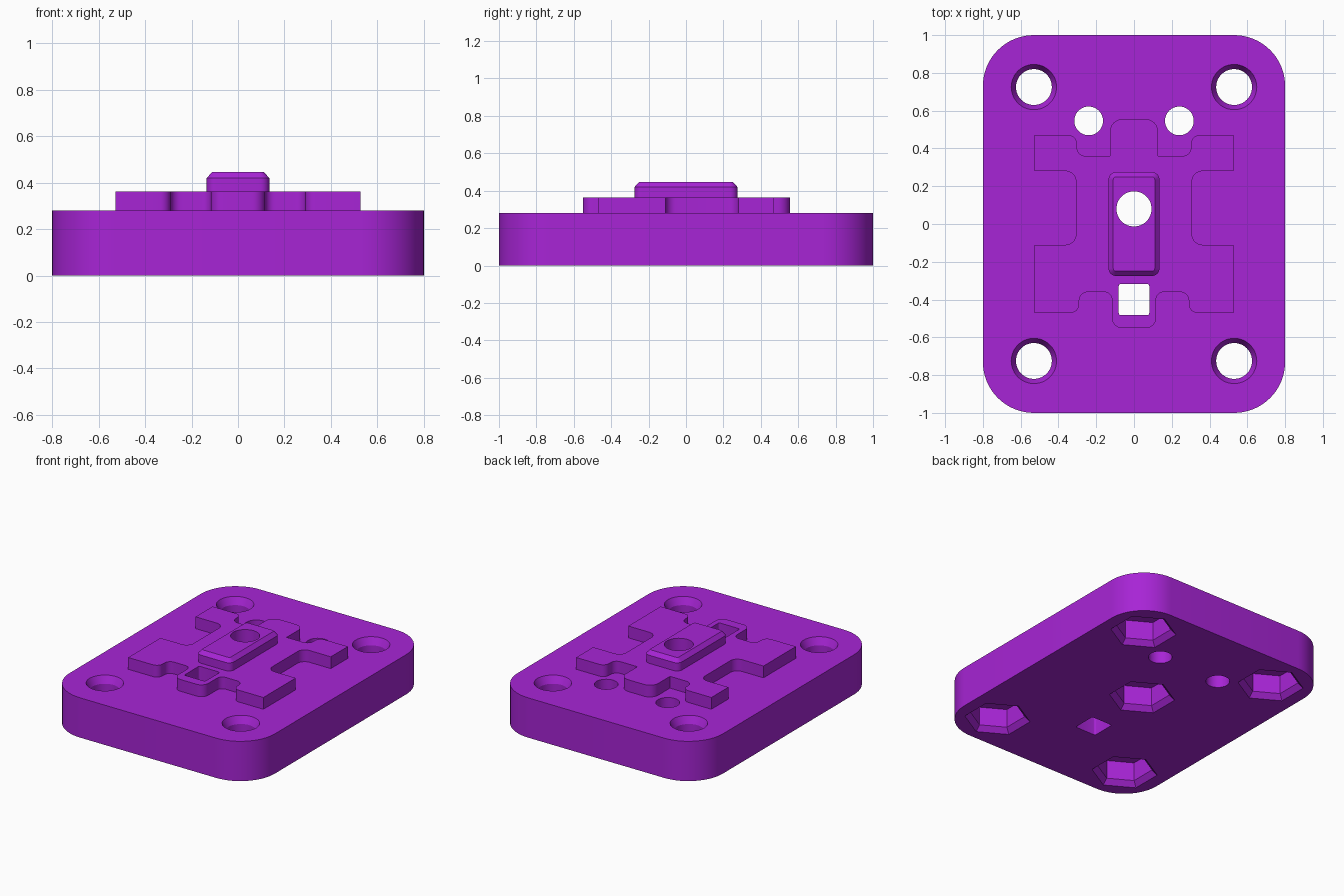
import bpy, bmesh, math
from mathutils import Vector

if "Cube" in bpy.data.objects:
    bpy.data.objects.remove(bpy.data.objects["Cube"])

purple = bpy.data.materials.new("purple plastic")
purple.diffuse_color = (0.39, 0.018, 0.67, 1)
purple.use_nodes = True
purple.node_tree.nodes["Principled BSDF"].inputs["Base Color"].default_value = purple.diffuse_color


def rounded(points, segs=8):
    """Closed outline from (x, y, radius) corners, listed counter-clockwise."""
    out = []
    n = len(points)
    for i, (x, y, r) in enumerate(points):
        p = Vector((x, y))
        if r == 0:
            out.append(p)
            continue
        a = (Vector(points[i - 1][:2]) - p).normalized()
        b = (Vector(points[(i + 1) % n][:2]) - p).normalized()
        # right-angled corners: the arc centre lies one radius along both sides
        c = p + (a + b) * r
        for k in range(segs + 1):
            t = k / segs * math.pi / 2
            out.append(c - b * r * math.cos(t) - a * r * math.sin(t))
    return out


def rect(hx, hy, r, segs=8, cy=0):
    return rounded([(hx, cy - hy, r), (hx, cy + hy, r),
                    (-hx, cy + hy, r), (-hx, cy - hy, r)], segs)


def ring(x, y, r, n=48, start=0.0):
    return [Vector((x + r * math.cos(start + 2 * math.pi * k / n),
                    y + r * math.sin(start + 2 * math.pi * k / n)))
            for k in range(n)]


def loft(name, levels):
    """Solid through (z, outline) levels with equal point counts."""
    bm = bmesh.new()
    rows = [[bm.verts.new((p.x, p.y, z)) for p in pts] for z, pts in levels]
    n = len(rows[0])
    for lo, hi in zip(rows, rows[1:]):
        for i in range(n):
            j = (i + 1) % n
            bm.faces.new((lo[i], lo[j], hi[j], hi[i]))
    bm.faces.new(rows[0][::-1])
    bm.faces.new(rows[-1])
    bmesh.ops.recalc_face_normals(bm, faces=bm.faces)
    me = bpy.data.meshes.new(name)
    bm.to_mesh(me)
    bm.free()
    me.materials.append(purple)
    ob = bpy.data.objects.new(name, me)
    bpy.context.collection.objects.link(ob)
    return ob


def combine(body, tool, operation):
    mod = body.modifiers.new("combine", 'BOOLEAN')
    mod.operation, mod.solver, mod.object = operation, 'EXACT', tool
    bpy.context.view_layer.objects.active = body
    bpy.ops.object.modifier_apply(modifier=mod.name)
    bpy.data.objects.remove(tool)


# Thick base slab with round corners
slab = rect(0.8, 1.0, 0.27, 16)
body = loft("mounting_base", [(0, slab), (0.28, slab)])

# Raised stepped plate: right half outline, then its mirror image
R = 0.045
half = [(0.117, -0.551, 0.055), (0.117, -0.36, 0.04), (0.29, -0.36, R),
        (0.29, -0.47, R), (0.527, -0.47, 0), (0.527, -0.11, 0),
        (0.307, -0.11, 0.055), (0.307, 0.28, 0.055), (0.527, 0.28, 0),
        (0.527, 0.47, 0), (0.302, 0.47, R), (0.302, 0.36, R),
        (0.127, 0.36, 0), (0.127, 0.555, 0.065)]
outline = rounded(half + [(-x, y, r) for x, y, r in reversed(half)])
combine(body, loft("stepped_plate", [(0.2, outline), (0.363, outline)]), 'UNION')

# Chamfered central key
key = rect(0.135, 0.275, 0.04)
combine(body, loft("key", [(0.25, key), (0.42, key),
                           (0.447, rect(0.11, 0.25, 0.015))]), 'UNION')

# Screw holes with hexagonal nut pockets, countersunk at the corners
corners = [(sx * 0.53, sy * 0.725) for sx in (-1, 1) for sy in (-1, 1)]
for x, y in corners + [(0, 0.08)]:
    if x:
        levels = [(-0.1, ring(x, y, 0.095)), (0.23, ring(x, y, 0.095)),
                  (0.28, ring(x, y, 0.12)), (0.33, ring(x, y, 0.145))]
    else:
        levels = [(-0.1, ring(x, y, 0.093)), (0.6, ring(x, y, 0.093))]
    combine(body, loft("screw_hole", levels), 'DIFFERENCE')
    nut = [(z, ring(x, y, r, 6, math.pi / 6))
           for z, r in ((-0.035, 0.245), (0.035, 0.177), (0.165, 0.177))]
    combine(body, loft("nut_pocket", nut), 'DIFFERENCE')

# Two plain holes at the back
for x in (-0.24, 0.24):
    c = ring(x, 0.546, 0.076)
    combine(body, loft("plain_hole", [(-0.1, c), (0.6, c)]), 'DIFFERENCE')

# Square through slot at the front
slot = rect(0.081, 0.083, 0.012, 4, -0.4)
combine(body, loft("square_slot", [(-0.1, slot), (0.6, slot)]), 'DIFFERENCE')

# Smooth curved walls, crisp edges
bpy.ops.object.select_all(action='DESELECT')
body.select_set(True)
bpy.context.view_layer.objects.active = body
bpy.ops.object.shade_smooth_by_angle(angle=math.radians(25))
